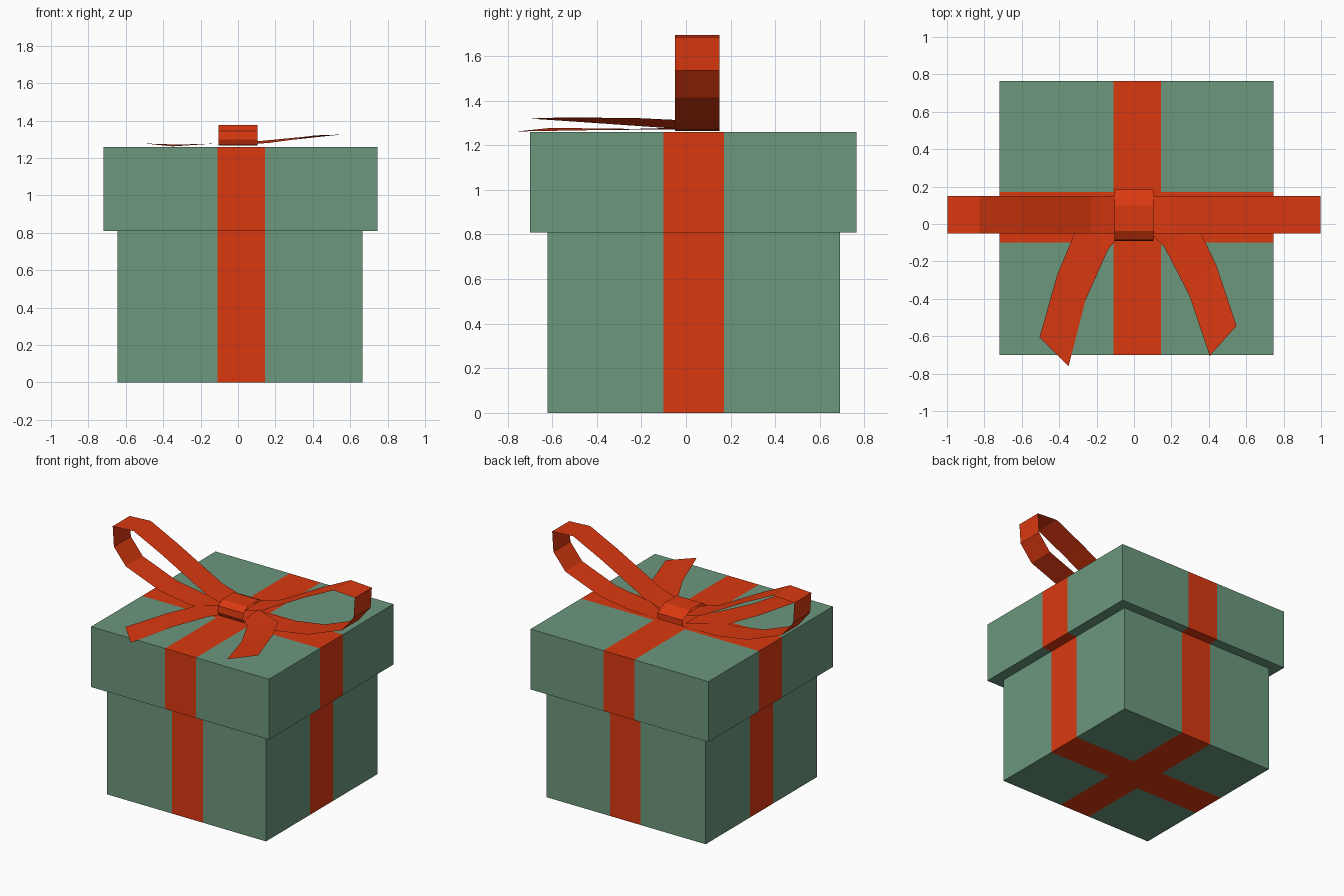
import bpy
import bmesh

if "Cube" in bpy.data.objects:
    bpy.data.objects.remove(bpy.data.objects["Cube"], do_unlink=True)


def material(name, color):
    mat = bpy.data.materials.new(name)
    mat.use_nodes = True
    mat.diffuse_color = color
    mat.node_tree.nodes["Principled BSDF"].inputs["Base Color"].default_value = color
    return mat


GREEN = material("wrapping green", (0.15, 0.31, 0.205, 1))
RED = material("ribbon red", (0.70, 0.04, 0.005, 1))

# Ribbon bands painted around the box
BAND_X = (-0.11, 0.145)
BAND_Y = (-0.10, 0.17)


def finish(name, bm, mats):
    mesh = bpy.data.meshes.new(name)
    bm.to_mesh(mesh)
    bm.free()
    for mat in mats:
        mesh.materials.append(mat)
    obj = bpy.data.objects.new(name, mesh)
    bpy.context.collection.objects.link(obj)
    return obj


def wrapped_box(name, low, high):
    """Box sliced along the ribbon bands, with the bands coloured red."""
    bm = bmesh.new()
    bmesh.ops.create_cube(bm, size=1)
    for v in bm.verts:
        v.co = [lo + (c + 0.5) * (hi - lo) for c, lo, hi in zip(v.co, low, high)]
    for axis, band in ((0, BAND_X), (1, BAND_Y)):
        for pos in band:
            point, normal = [0, 0, 0], [0, 0, 0]
            point[axis], normal[axis] = pos, 1
            bmesh.ops.bisect_plane(bm, geom=bm.verts[:] + bm.edges[:] + bm.faces[:],
                                   plane_co=point, plane_no=normal)
    for f in bm.faces:
        c = f.calc_center_median()
        in_x = BAND_X[0] < c.x < BAND_X[1]
        in_y = BAND_Y[0] < c.y < BAND_Y[1]
        f.material_index = int(in_x or in_y)
    return finish(name, bm, (GREEN, RED))


def ribbon(name, edge_a, edge_b, closed=False):
    """Thin strip of quads between two matching edges."""
    bm = bmesh.new()
    a = [bm.verts.new(p) for p in edge_a]
    b = [bm.verts.new(p) for p in edge_b]
    count = len(a)
    for i in range(count if closed else count - 1):
        j = (i + 1) % count
        bm.faces.new((a[i], a[j], b[j], b[i]))
    return finish(name, bm, (RED,))


# Box and lid
wrapped_box("box_base", (-0.645, -0.62, 0), (0.665, 0.69, 0.81))
wrapped_box("box_lid", (-0.72, -0.70, 0.81), (0.745, 0.765, 1.26))

# Bow loops, mirrored left and right
LOOP = [(0.08, 1.342), (0.23, 1.385), (0.60, 1.585), (0.825, 1.695), (0.998, 1.685),
        (0.988, 1.535), (0.89, 1.415), (0.61, 1.308), (0.37, 1.27), (0.08, 1.265)]
for side, sign in (("left", 1), ("right", -1)):
    front = [(sign * x, -0.05, z) for x, z in LOOP]
    back = [(sign * x, 0.15, z) for x, z in LOOP]
    edges = (front, back) if sign < 0 else (back, front)
    ribbon("bow_loop_" + side, *edges)

# Knot wrapped around the middle of the bow
KNOT = [(-0.075, 1.27), (-0.09, 1.30), (-0.085, 1.345), (-0.038, 1.375), (0.10, 1.375),
        (0.185, 1.33), (0.185, 1.285), (0.15, 1.268)]
ribbon("bow_knot", [(-0.105, y, z) for y, z in KNOT],
       [(0.105, y, z) for y, z in KNOT], closed=True)

# Loose ribbon tails with slanted ends
ribbon("tail_left",
       [(0.08, -0.04, 1.275), (0.16, -0.12, 1.28), (0.295, -0.38, 1.298), (0.405, -0.705, 1.32)],
       [(0.08, 0.13, 1.287), (0.34, -0.01, 1.312), (0.44, -0.22, 1.322), (0.548, -0.545, 1.325)])
ribbon("tail_right",
       [(-0.08, 0.13, 1.278), (-0.31, -0.03, 1.272), (-0.41, -0.27, 1.274), (-0.505, -0.605, 1.278)],
       [(-0.08, -0.06, 1.278), (-0.14, -0.14, 1.276), (-0.26, -0.41, 1.268), (-0.35, -0.76, 1.262)])
